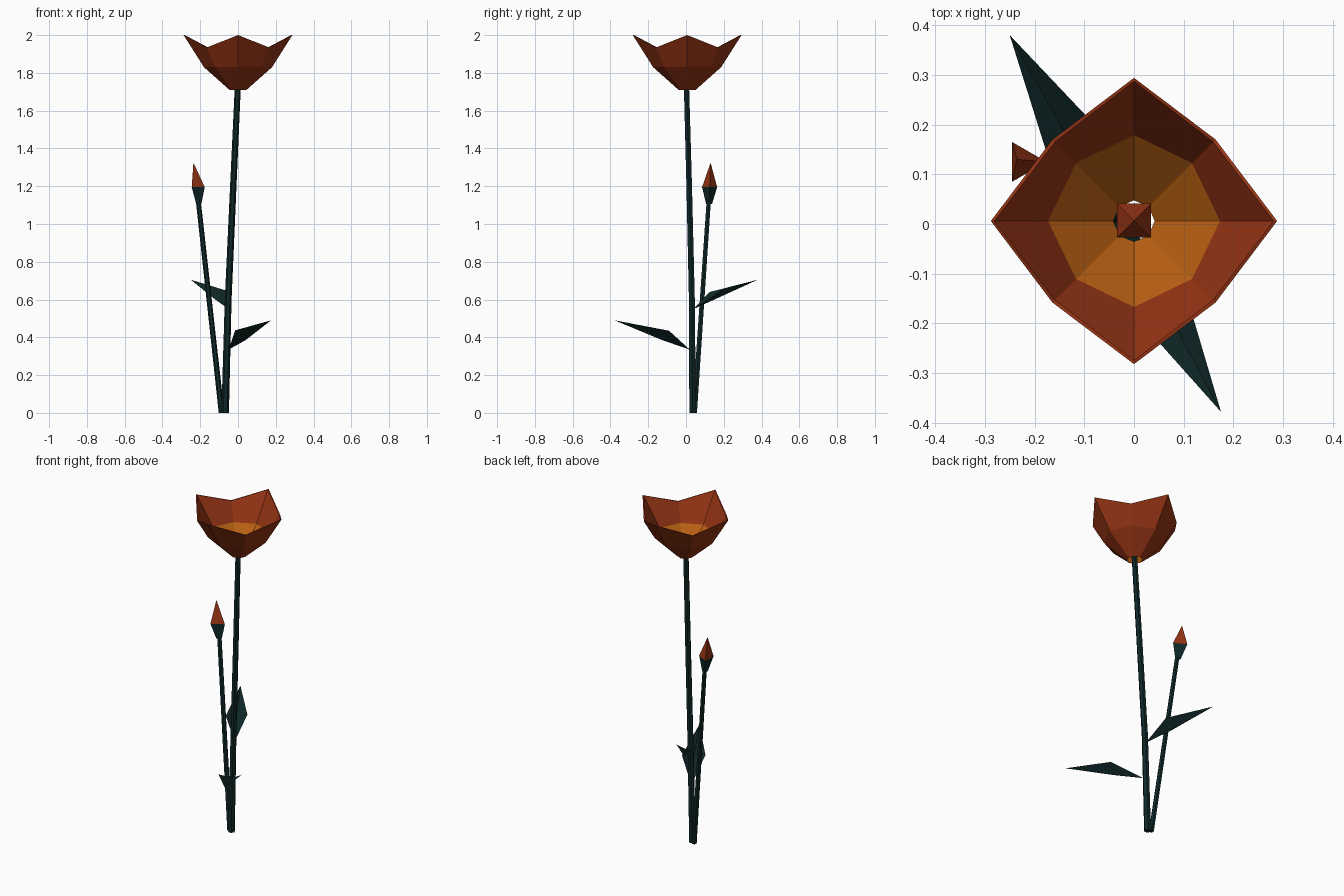
import bpy, bmesh, math
from mathutils import Vector

cube = bpy.data.objects.get("Cube")
if cube:
    bpy.data.objects.remove(cube, do_unlink=True)


def material(name, rgb):
    m = bpy.data.materials.new(name)
    m.use_nodes = True
    m.diffuse_color = (*rgb, 1)
    bsdf = m.node_tree.nodes["Principled BSDF"]
    bsdf.inputs["Base Color"].default_value = (*rgb, 1)
    bsdf.inputs["Roughness"].default_value = 0.9
    return m


RED = material("petal red", (0.30, 0.034, 0.007))
ORANGE = material("inner orange", (0.47, 0.115, 0.006))
GREEN = material("dark green", (0.005, 0.021, 0.021))


def ring(center, radii, heights=None, turn=0.0):
    """Points around a centre, one per radius."""
    n = len(radii)
    pts = []
    for i, r in enumerate(radii):
        a = turn + math.tau * i / n
        dz = heights[i] if heights else 0
        pts.append(Vector(center) + Vector((r * math.cos(a), r * math.sin(a), dz)))
    return pts


def loft(name, rings, mats, caps=True, colour=None):
    """Skin a list of rings; a one-point ring closes to a tip."""
    bm = bmesh.new()
    loops = [[bm.verts.new(p) for p in r] for r in rings]
    for level, (a, b) in enumerate(zip(loops, loops[1:])):
        n = max(len(a), len(b))
        for i in range(n):
            j = (i + 1) % n
            corners = [a[i], a[j]] + ([b[0]] if len(b) == 1 else [b[j], b[i]])
            f = bm.faces.new(corners)
            f.material_index = colour(level) if colour else 0
    if caps:
        for r in (loops[0], loops[-1]):
            if len(r) > 2:
                bm.faces.new(r)
        bmesh.ops.recalc_face_normals(bm, faces=bm.faces)
    return finish(name, bm, mats)


def finish(name, bm, mats):
    me = bpy.data.meshes.new(name)
    bm.to_mesh(me)
    bm.free()
    for m in mats:
        me.materials.append(m)
    ob = bpy.data.objects.new(name, me)
    bpy.context.collection.objects.link(ob)
    return ob


def stem(name, path):
    """Six-sided tapering stem through (x, y, z, radius) stations."""
    return loft(name, [ring(p[:3], [p[3]] * 6) for p in path], [GREEN])


def leaf(name, base, left, right, fold, tip):
    """Creased diamond leaf with raised side corners."""
    bm = bmesh.new()
    b, l, r, f, t = [bm.verts.new(p) for p in (base, left, right, fold, tip)]
    for tri in ((b, f, l), (f, t, l), (b, r, f), (f, r, t)):
        bm.faces.new(tri)
    bmesh.ops.recalc_face_normals(bm, faces=bm.faces)
    return finish(name, bm, [GREEN])


# Flower cup: outer skin up to the pointed rim, then down the inner skin
def cup_ring(z, tip_r, valley_r, drop=0.0, inset=0.0):
    return ring((0, 0.006, z), [tip_r - inset, valley_r - inset] * 4, [0, -drop] * 4)


T = 0.007
cup = loft("flower_cup", [
    cup_ring(1.71, 0.045, 0.045),
    cup_ring(1.83, 0.18, 0.172),
    cup_ring(2.0, 0.288, 0.232, 0.065),
    cup_ring(2.0, 0.288, 0.232, 0.065, T),
    cup_ring(1.832, 0.18, 0.172, 0, T),
    cup_ring(1.71, 0.045, 0.045, 0, T / 2),
], [RED, ORANGE], caps=False, colour=lambda level: int(level == 4))

# Pistil inside the cup
loft("pistil", [ring((0, 0.007, 1.75), [0.049] * 4, turn=math.pi / 4),
                [Vector((0, 0.007, 1.82))]], [RED])

# Stems
stem("flower_stem", [(-0.068, 0.035, 0, 0.02), (-0.052, 0.031, 0.6, 0.018),
                     (-0.025, 0.017, 1.2, 0.017), (0, 0.002, 1.75, 0.016)])
stem("bud_stem", [(-0.087, 0.045, 0, 0.015), (-0.211, 0.121, 1.13, 0.013)])

# Three-sided bud on its green calyx
bud_base = ring((-0.222, 0.125, 1.195), [0.046] * 3)
loft("bud_calyx", [ring((-0.212, 0.122, 1.105), [0.018] * 3), bud_base], [GREEN])
loft("bud_petals", [bud_base, [Vector((-0.236, 0.13, 1.325))]], [RED])

# Leaves
leaf("upper_leaf", (-0.05, 0.04, 0.55), (-0.17, 0.125, 0.64), (-0.07, 0.19, 0.65),
     (-0.12, 0.15, 0.6), (-0.25, 0.38, 0.705))
leaf("lower_leaf", (-0.05, 0.02, 0.335), (0.09, -0.09, 0.435), (-0.015, -0.165, 0.437),
     (0.04, -0.125, 0.385), (0.175, -0.378, 0.49))
